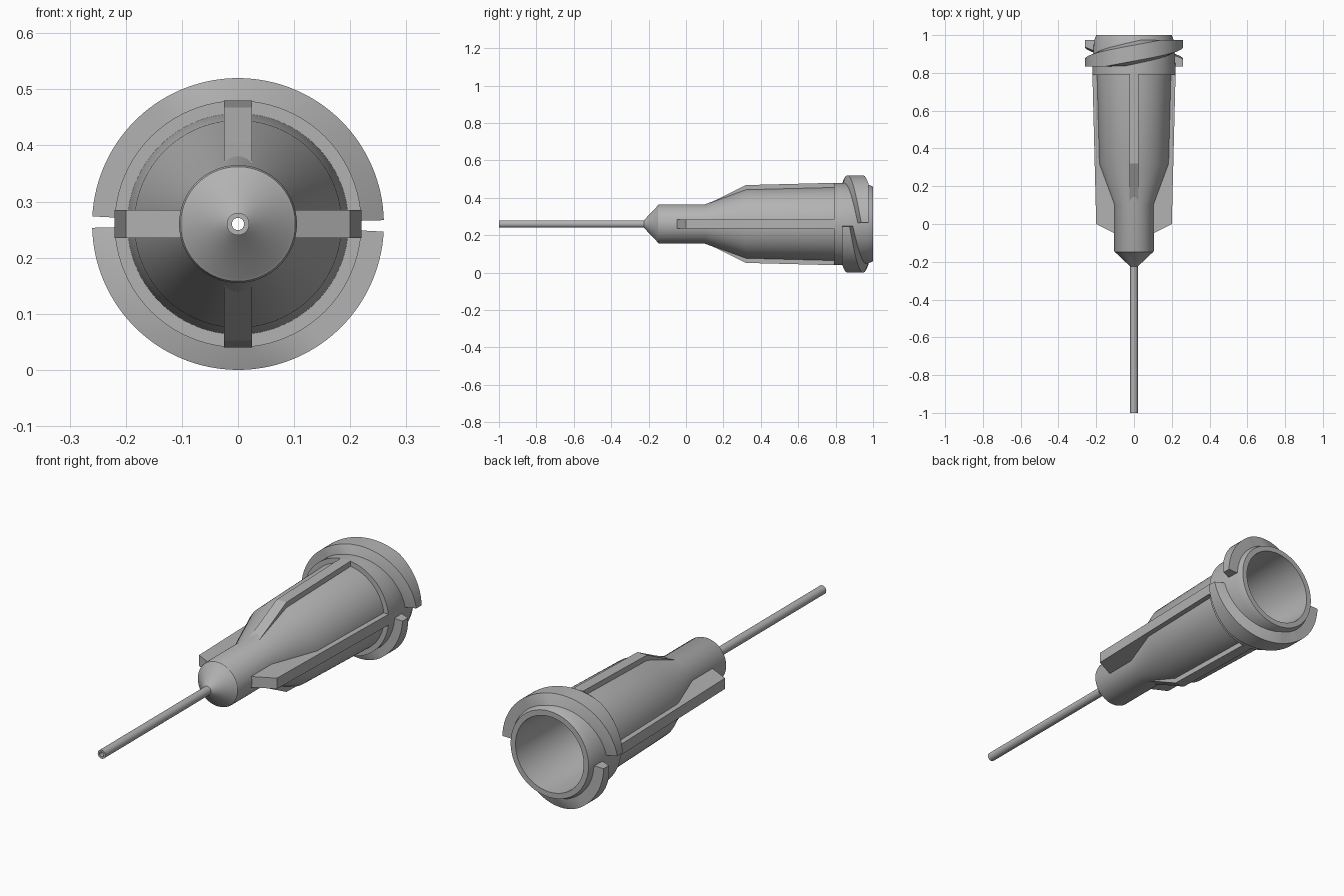
import bpy, bmesh
from math import sin, cos, pi, radians

AXIS_Z = 0.26

cube = bpy.data.objects.get("Cube")
if cube:
    bpy.data.objects.remove(cube, do_unlink=True)

grey = bpy.data.materials.new("matte grey")
grey.use_nodes = True
colour = (0.45, 0.45, 0.45, 1)
grey.diffuse_color = colour
grey.node_tree.nodes["Principled BSDF"].inputs["Base Color"].default_value = colour


def polar(r, y, a):
    """Point at radius r and angle a around the long axis."""
    return (r * cos(a), y, AXIS_Z + r * sin(a))


def finish(name, bm, smooth=True):
    bmesh.ops.remove_doubles(bm, verts=bm.verts, dist=1e-5)
    bmesh.ops.recalc_face_normals(bm, faces=bm.faces)
    mesh = bpy.data.meshes.new(name)
    bm.to_mesh(mesh)
    bm.free()
    mesh.materials.append(grey)
    obj = bpy.data.objects.new(name, mesh)
    bpy.context.collection.objects.link(obj)
    if smooth:
        bpy.ops.object.select_all(action='DESELECT')
        obj.select_set(True)
        bpy.context.view_layer.objects.active = obj
        bpy.ops.object.shade_smooth_by_angle(angle=radians(25))
    return obj


def bridge(bm, rings, closed):
    """Skin a list of closed vertex rings."""
    count = len(rings)
    for i in range(count if closed else count - 1):
        a, b = rings[i], rings[(i + 1) % count]
        for j in range(len(a)):
            k = (j + 1) % len(a)
            bm.faces.new((a[j], a[k], b[k], b[j]))
    if not closed:
        bm.faces.new(rings[0])
        bm.faces.new(rings[-1])


def lathe(name, profile, segments):
    bm = bmesh.new()
    rings = [[bm.verts.new(polar(r, y, 2 * pi * i / segments)) for r, y in profile]
             for i in range(segments)]
    bridge(bm, rings, True)
    finish(name, bm)


def rib(name, outline, angle, half=0.025):
    """Flat fin: a radial outline given thickness across the axis."""
    bm = bmesh.new()
    rings = []
    for side in (-half, half):
        ring = []
        for r, y in outline:
            x, y, z = polar(r, y, angle)
            ring.append(bm.verts.new((x - side * sin(angle), y, z + side * cos(angle))))
        rings.append(ring)
    bridge(bm, rings, False)
    finish(name, bm, False)


def thread(name, turn, steps=64):
    """Half-turn helical lug, trimmed flat at both ends of its travel."""
    bm = bmesh.new()
    rings = []
    start, end = radians(177), radians(1.5)
    for i in range(steps + 1):
        a = start + (end - start) * i / steps
        mid = 0.905 + 0.075 * (1 - 2 * a / pi)
        section = [(0.195, -0.065), (0.215, -0.06), (0.26, -0.042),
                   (0.26, 0.042), (0.215, 0.06), (0.195, 0.065)]
        rings.append([bm.verts.new(polar(r, min(max(mid + d, 0.835), 0.975), a + turn))
                      for r, d in section])
    bridge(bm, rings, False)
    finish(name, bm)


# Hollow hub: outer skin from tip to rim, then the tapered socket back down
lathe("hub", [
    (0.02, -0.225), (0.097, -0.152), (0.102, -0.149), (0.105, -0.142),
    (0.105, 0.10), (0.185, 0.32), (0.197, 0.79), (0.22, 0.79),
    (0.219, 0.84), (0.212, 0.97), (0.20, 1.0), (0.175, 1.0),
    (0.145, 0.30), (0.07, 0.08), (0.02, -0.08)], 96)

# Thin open tube
lathe("needle", [(0.02, -1.0), (0.02, -0.08), (0.011, -0.08), (0.011, -1.0)], 32)

# Long side wings and shorter top and bottom ribs
wing = [(0.10, -0.05), (0.20, 0.0), (0.22, 0.79), (0.185, 0.795),
        (0.172, 0.32), (0.09, 0.10), (0.09, -0.05)]
short = [(0.105, 0.11), (0.145, 0.195), (0.208, 0.32), (0.22, 0.79),
         (0.185, 0.795), (0.172, 0.32)]
rib("left_wing", wing, 0)
rib("right_wing", wing, pi)
rib("top_rib", short, pi / 2)
rib("bottom_rib", short, -pi / 2)

# Twin locking threads around the collar
thread("upper_thread", 0)
thread("lower_thread", pi)
